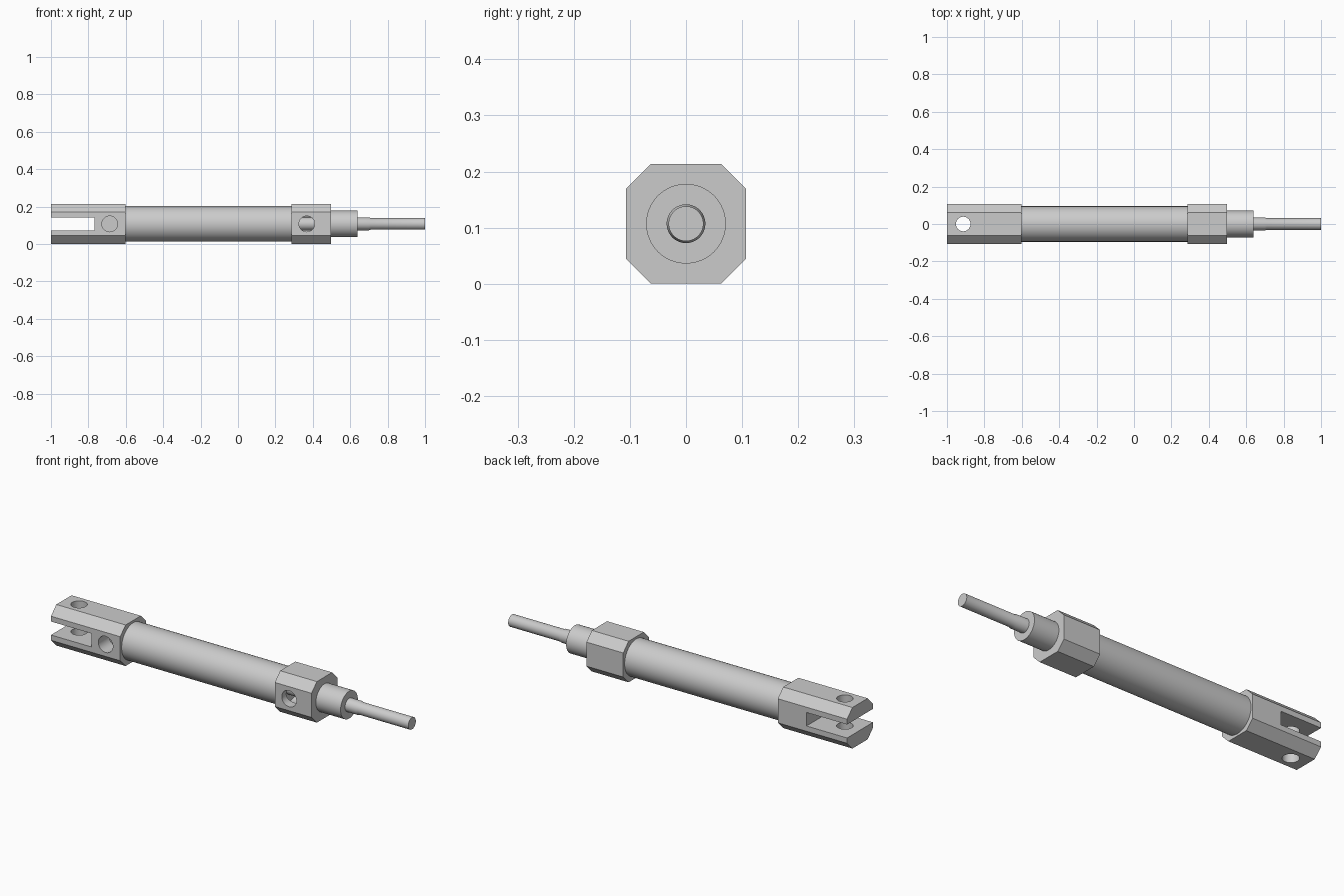
import bpy, bmesh
from math import radians
from mathutils import Matrix

if "Cube" in bpy.data.objects:
    bpy.data.objects.remove(bpy.data.objects["Cube"])

CZ = 0.107          # height of the cylinder axis
HALF, FLAT = 0.1065, 0.0625   # octagon half width, half length of its flats


def add_object(name, bm):
    bmesh.ops.recalc_face_normals(bm, faces=bm.faces)
    mesh = bpy.data.meshes.new(name)
    bm.to_mesh(mesh)
    bm.free()
    obj = bpy.data.objects.new(name, mesh)
    bpy.context.collection.objects.link(obj)
    return obj


def smooth(obj):
    bpy.ops.object.select_all(action='DESELECT')
    obj.select_set(True)
    bpy.context.view_layer.objects.active = obj
    bpy.ops.object.shade_smooth_by_angle(angle=radians(20))


def turned(name, profile):
    """Solid of revolution about the x axis from (x, radius) pairs."""
    bm = bmesh.new()
    pts = [(profile[0][0], 0)] + profile + [(profile[-1][0], 0)]
    verts = [bm.verts.new((x, 0, r)) for x, r in pts]
    edges = [bm.edges.new(p) for p in zip(verts, verts[1:])]
    bmesh.ops.spin(bm, geom=verts + edges, cent=(0, 0, 0), axis=(1, 0, 0),
                   angle=radians(360), steps=64, use_merge=True)
    bmesh.ops.remove_doubles(bm, verts=bm.verts, dist=1e-5)
    bmesh.ops.translate(bm, verts=bm.verts, vec=(0, 0, CZ))
    return add_object(name, bm)


def octagon_block(name, x0, x1):
    """Square bar along x with its four long edges chamfered."""
    bm = bmesh.new()
    h, f = HALF, FLAT
    outline = [(h, -f), (h, f), (f, h), (-f, h), (-h, f), (-h, -f), (-f, -h), (f, -h)]
    face = bm.faces.new([bm.verts.new((x0, y, CZ + z)) for y, z in outline])
    ext = bmesh.ops.extrude_face_region(bm, geom=[face], use_keep_orig=True)
    moved = [v for v in ext['geom'] if isinstance(v, bmesh.types.BMVert)]
    bmesh.ops.translate(bm, verts=moved, vec=(x1 - x0, 0, 0))
    return add_object(name, bm)


def drill(name, center, radius, depth, axis):
    bm = bmesh.new()
    rot = Matrix.Rotation(radians(90), 4, 'X') if axis == 'y' else Matrix()
    bmesh.ops.create_cone(bm, cap_ends=True, segments=48, radius1=radius,
                          radius2=radius, depth=depth,
                          matrix=Matrix.Translation(center) @ rot)
    return add_object(name, bm)


def cut(obj, *cutters):
    bpy.context.view_layer.objects.active = obj
    for c in cutters:
        c.hide_render = True
        mod = obj.modifiers.new(c.name, 'BOOLEAN')
        mod.operation, mod.solver, mod.object = 'DIFFERENCE', 'EXACT', c
        bpy.ops.object.modifier_apply(modifier=mod.name)
        bpy.data.objects.remove(c)


# Rear clevis: fork slot, pin hole and blind port
clevis = octagon_block("rear_clevis", -1.0, -0.602)
bm = bmesh.new()
bmesh.ops.create_cube(bm, size=1, matrix=Matrix.Translation((-0.967, 0, CZ))
                      @ Matrix.Diagonal((0.4, 0.4, 0.07, 1)))
cut(clevis, add_object("slot_cutter", bm),
    drill("pin_cutter", (-0.913, 0, CZ), 0.039, 0.4, 'z'),
    drill("rear_port_cutter", (-0.686, -0.1, CZ), 0.042, 0.16, 'y'))

# Front gland block: inner bore that the port opens into
gland = octagon_block("front_gland", 0.286, 0.497)
cut(gland, turned("bore_cutter", [(0.30, 0.07), (0.45, 0.07)]),
    drill("front_port_cutter", (0.368, -0.1, CZ), 0.042, 0.16, 'y'))

# Barrel, collar and piston rod
barrel = turned("barrel", [(-0.602, 0.095), (0.286, 0.095)])
collar = turned("rod_collar", [(0.497, 0.071), (0.639, 0.071)])
rod = turned("piston_rod", [(0.295, 0.0345), (0.70, 0.0345), (0.71, 0.031), (1.0, 0.031)])

for part in (clevis, gland, barrel, collar, rod):
    smooth(part)
